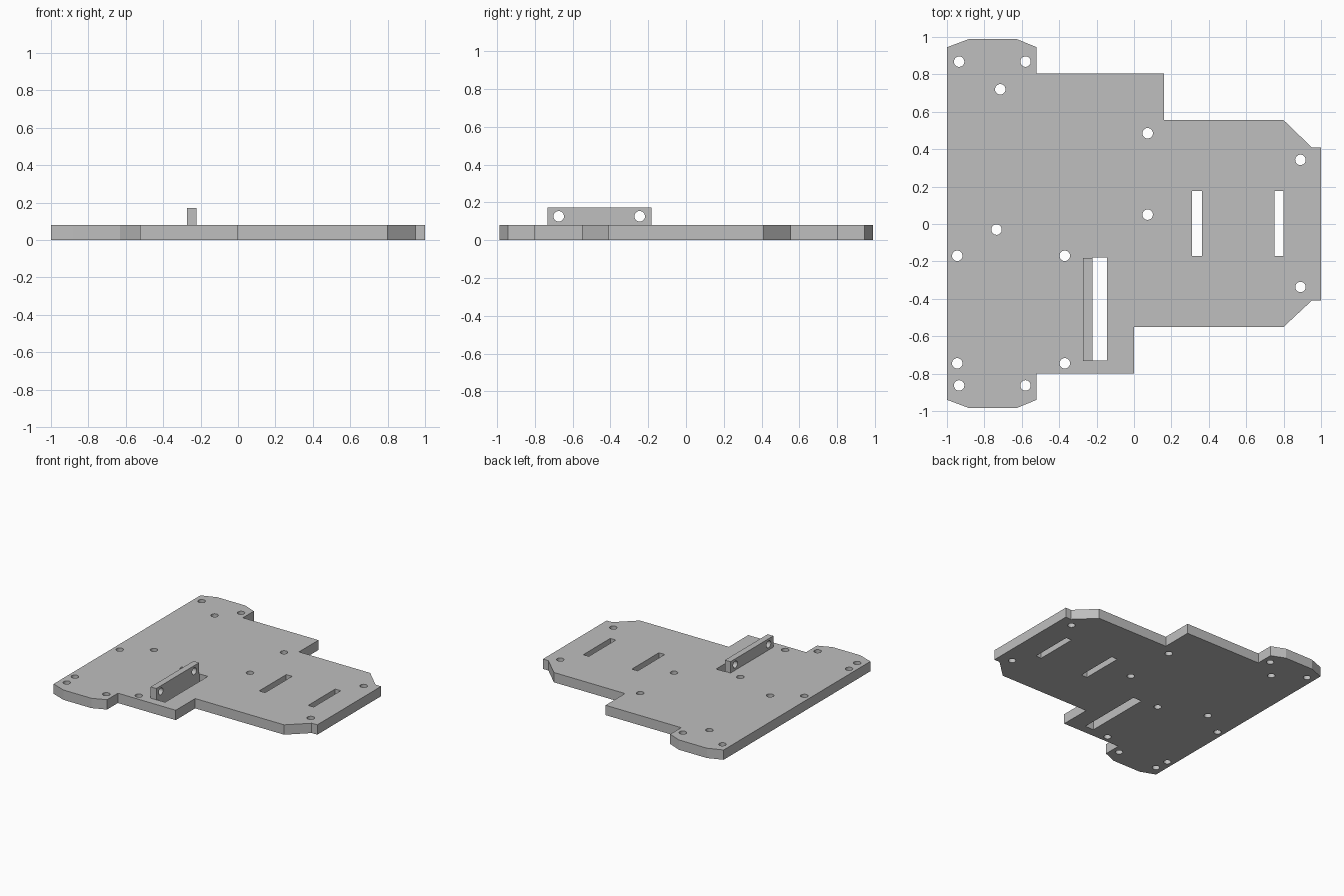
import bpy
import bmesh
from math import cos, sin, tau, radians
from mathutils import Matrix

cube = bpy.data.objects.get("Cube")
if cube:
    bpy.data.objects.remove(cube, do_unlink=True)

# Single grey material
grey = bpy.data.materials.new("plain grey")
grey.use_nodes = True
COLOUR = (0.52, 0.52, 0.52, 1)
grey.diffuse_color = COLOUR
grey.node_tree.nodes["Principled BSDF"].inputs["Base Color"].default_value = COLOUR

HOLE_RADIUS = 0.028
PLATE_TOP = 0.08


def circle(x, y, r=HOLE_RADIUS, sides=24):
    return [(x + r * cos(tau * i / sides), y + r * sin(tau * i / sides))
            for i in range(sides)]


def rectangle(x0, x1, y0, y1):
    return [(x0, y0), (x1, y0), (x1, y1), (x0, y1)]


def cut_sheet(name, loops, thickness, matrix):
    """Extrude an outline (first loop) with openings (other loops)."""
    curve = bpy.data.curves.new(name, "CURVE")
    curve.dimensions = "2D"
    curve.fill_mode = "BOTH"
    curve.extrude = thickness / 2
    for loop in loops:
        spline = curve.splines.new("POLY")
        spline.points.add(len(loop) - 1)
        for point, (x, y) in zip(spline.points, loop):
            point.co = (x, y, 0, 1)
        spline.use_cyclic_u = True
    helper = bpy.data.objects.new(name + " helper", curve)
    bpy.context.collection.objects.link(helper)
    bpy.context.view_layer.update()
    evaluated = helper.evaluated_get(bpy.context.evaluated_depsgraph_get())
    mesh = bpy.data.meshes.new_from_object(evaluated)
    bpy.data.objects.remove(helper, do_unlink=True)

    # Weld the caps to the walls and place the part
    bm = bmesh.new()
    bm.from_mesh(mesh)
    bmesh.ops.remove_doubles(bm, verts=bm.verts, dist=0.0005)
    bmesh.ops.transform(bm, matrix=matrix, verts=bm.verts)
    bmesh.ops.recalc_face_normals(bm, faces=bm.faces)
    bm.to_mesh(mesh)
    bm.free()
    mesh.materials.clear()
    mesh.materials.append(grey)

    obj = bpy.data.objects.new(name, mesh)
    bpy.context.collection.objects.link(obj)
    bpy.ops.object.select_all(action="DESELECT")
    obj.select_set(True)
    bpy.context.view_layer.objects.active = obj
    bpy.ops.object.shade_smooth_by_angle(angle=radians(20))
    return obj


# Base plate outline: front edge, right-hand nose, back edge
outline = [
    (-1, -0.94), (-0.88, -0.985), (-0.63, -0.985), (-0.52, -0.94),
    (-0.52, -0.8), (0, -0.8), (0, -0.55), (0.8, -0.55),
    (0.95, -0.41), (1, -0.41), (1, 0.41), (0.95, 0.41),
    (0.8, 0.555), (0.16, 0.555), (0.16, 0.805), (-0.52, 0.805),
    (-0.52, 0.945), (-0.63, 0.99), (-0.88, 0.99), (-1, 0.945),
]

# Screw holes: corner lugs, square pattern, nose pair and loose ones
holes = [(x, y) for x in (-0.935, -0.58) for y in (-0.863, 0.868)]
holes += [(x, y) for x in (-0.945, -0.37) for y in (-0.745, -0.17)]
holes += [(0.89, y) for y in (-0.337, 0.343)]
holes += [(0.073, 0.485), (0.073, 0.05), (-0.715, 0.72), (-0.735, -0.03)]

# Slots: two narrow ones in the nose, a wide one beside the bracket
slots = [
    rectangle(0.31, 0.363, -0.17, 0.177),
    rectangle(0.75, 0.8, -0.17, 0.177),
    rectangle(-0.222, -0.145, -0.73, -0.18),
]

cut_sheet("base_plate", [outline] + slots + [circle(x, y) for x, y in holes],
          PLATE_TOP, Matrix.Translation((0, 0, PLATE_TOP / 2)))

# Upright bracket: drawn in the side plane, then stood up facing x
side_plane = Matrix(((0, 0, 1, -0.247), (1, 0, 0, 0), (0, 1, 0, 0), (0, 0, 0, 1)))
bracket = [rectangle(-0.733, -0.183, PLATE_TOP, 0.172),
           circle(-0.673, 0.126), circle(-0.245, 0.126)]
cut_sheet("upright_bracket", bracket, 0.05, side_plane)
